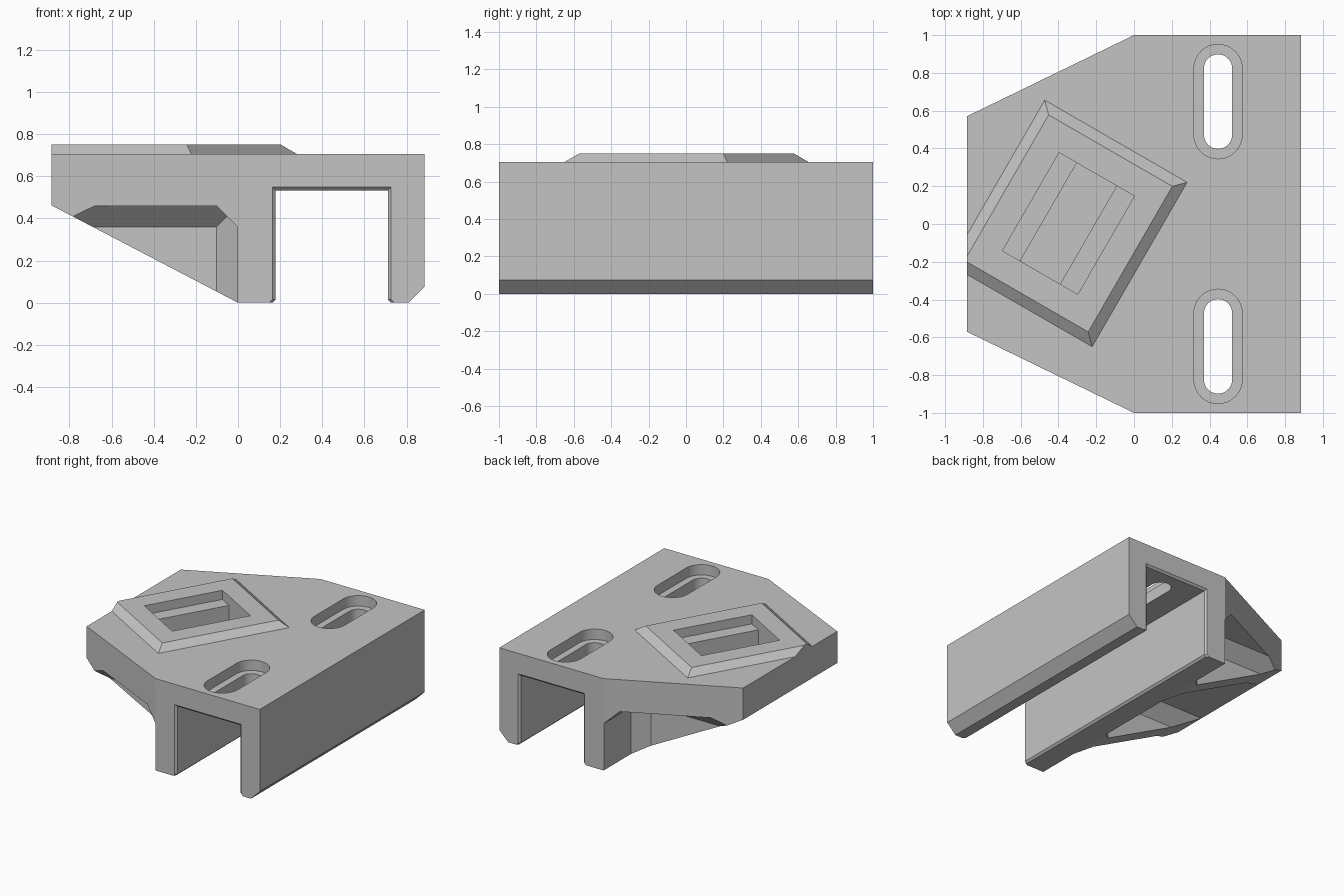
import bpy, bmesh, math
from mathutils import Matrix

cube = bpy.data.objects.get("Cube")
if cube:
    bpy.data.objects.remove(cube, do_unlink=True)

grey = bpy.data.materials.new("plain grey")
grey.use_nodes = True
grey.diffuse_color = (0.55, 0.55, 0.55, 1)
grey.node_tree.nodes["Principled BSDF"].inputs["Base Color"].default_value = (0.55, 0.55, 0.55, 1)


def finish(name, bm):
    bmesh.ops.recalc_face_normals(bm, faces=bm.faces)
    mesh = bpy.data.meshes.new(name)
    bm.to_mesh(mesh)
    bm.free()
    mesh.materials.append(grey)
    obj = bpy.data.objects.new(name, mesh)
    bpy.context.collection.objects.link(obj)
    return obj


def loft(name, sections):
    """Skin a list of matching closed rings and cap both ends."""
    bm = bmesh.new()
    rings = [[bm.verts.new(p) for p in s] for s in sections]
    for a, b in zip(rings, rings[1:]):
        for i in range(len(a)):
            j = (i + 1) % len(a)
            bm.faces.new((a[i], a[j], b[j], b[i]))
    bm.faces.new(rings[0])
    bm.faces.new(rings[-1])
    return finish(name, bm)


def chamfered_box(name, lo, hi, c):
    """Box with every edge cut at 45 degrees."""
    bm = bmesh.new()
    for n in range(8):
        corner = [(n >> a) & 1 for a in range(3)]
        for keep in range(4):
            inset = [c / 2] * 3 if keep == 3 else [0 if a == keep else c for a in range(3)]
            bm.verts.new([hi[a] - inset[a] if corner[a] else lo[a] + inset[a] for a in range(3)])
    bmesh.ops.convex_hull(bm, input=bm.verts)
    bmesh.ops.dissolve_limit(bm, angle_limit=0.01, verts=bm.verts, edges=bm.edges)
    return finish(name, bm)


def combine(target, tool, operation):
    mod = target.modifiers.new(tool.name, 'BOOLEAN')
    mod.operation, mod.object, mod.solver = operation, tool, 'EXACT'
    bpy.context.view_layer.objects.active = target
    bpy.ops.object.modifier_apply(modifier=mod.name)
    bpy.data.objects.remove(tool, do_unlink=True)


def flat_ring(points, z):
    return [(x, y, z) for x, y in points]


# Main block: side profile with sloped underside, run along y
TOP, LEFT, RIGHT = 0.705, -0.885, 0.885
slope = 0.522
profile = [(-1, TOP), (-1, slope), (0, 0), (0.81, 0), (RIGHT, 0.075), (RIGHT, TOP)]
body = loft("bracket_body", [[(x, y, z) for x, z in profile] for y in (-1, 1)])

# Raised rotated pad with bevelled rim
PAD = Matrix.Translation((-0.347, 0.003, 0)) @ Matrix.Rotation(math.radians(60), 4, 'Z')


def pad_rect(length, v0, v1, z):
    u = length / 2
    return [tuple(PAD @ Matrix.Translation((a, b, z)).translation)
            for a, b in ((-u, v0), (u, v0), (u, v1), (-u, v1))]


pad = loft("pad", [pad_rect(1.005, -0.435, 0.435, 0.6), pad_rect(1.005, -0.435, 0.435, TOP),
                   pad_rect(0.89, -0.378, 0.378, 0.75)])
combine(body, pad, 'UNION')

# Plan outline with the tapered wing
half = [(LEFT, 0.57), (0.1, 1.0486), (1.1, 1.0486)]
outline = half + [(x, -y) for x, y in reversed(half)]
combine(body, loft("plan_cutter", [flat_ring(outline, z) for z in (-1, 2)]), 'INTERSECT')


# Channel, flared at its mouth and ends
def channel_ring(y, o):
    left, right, roof = 0.178 - o, 0.712 + o, 0.533 + o
    pts = [(left - 0.025, -0.01), (left, 0.015), (left, roof),
           (right, roof), (right, 0.015), (right + 0.025, -0.01)]
    return [(x, y, z) for x, z in pts]


combine(body, loft("channel_cutter", [channel_ring(y, o) for y, o in
                                      ((-1.01, 0.025), (-0.985, 0), (0.985, 0), (1.01, 0.025))]), 'DIFFERENCE')

# Pockets under the wing, leaving two ribs
for y0, y1 in ((-1.6, -0.57), (-0.41, 0.41), (0.57, 1.6)):
    combine(body, chamfered_box("pocket_cutter", (-1.6, y0, -1), (-0.002, y1, 0.46), 0.1), 'DIFFERENCE')


# Stepped mounting slots
def slot(cy, r, z0, z1):
    pts = []
    for side in (1, -1):
        for i in range(17):
            a = math.pi * i / 16 + (0 if side > 0 else math.pi)
            pts.append((0.445 + r * math.cos(a), cy + side * 0.175 + r * math.sin(a)))
    return loft("slot_cutter", [flat_ring(pts, z) for z in (z0, z1)])


for cy in (-0.648, 0.648):
    combine(body, slot(cy, 0.128, 0.625, 0.9), 'DIFFERENCE')
    combine(body, slot(cy, 0.075, 0.4, 0.9), 'DIFFERENCE')

# Recess in the pad with a deeper central groove
for w, z in ((0.23, 0.68), (0.122, 0.55)):
    combine(body, loft("recess_cutter", [pad_rect(0.6, -w, w, z), pad_rect(0.6, -w, w, 0.9)]), 'DIFFERENCE')

# Crisp edges, smooth slot ends
bpy.ops.object.select_all(action='DESELECT')
body.select_set(True)
bpy.context.view_layer.objects.active = body
bpy.ops.object.shade_smooth_by_angle(angle=math.radians(20))
